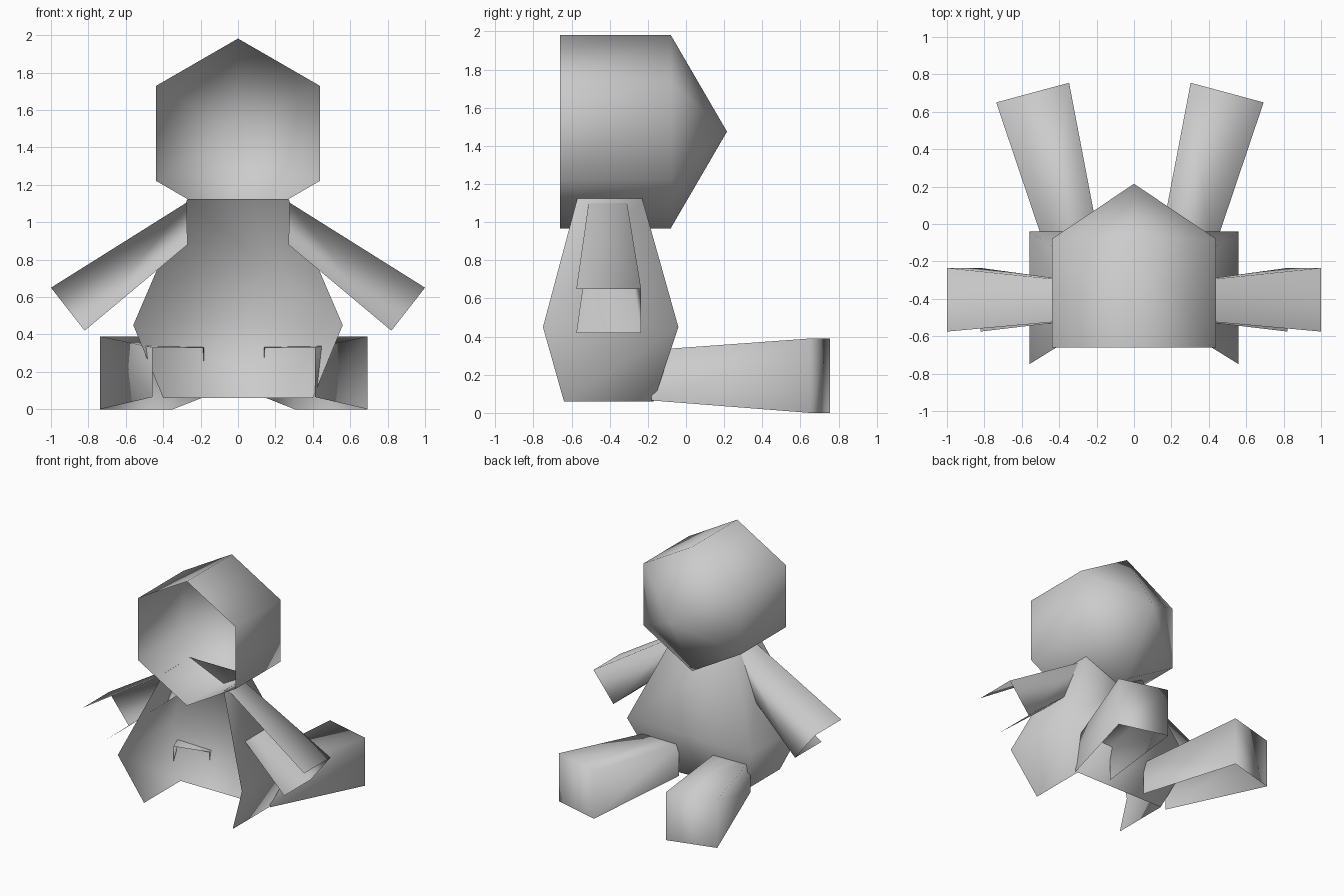
import bpy
import bmesh
import math

cube = bpy.data.objects.get("Cube")
if cube:
    bpy.data.objects.remove(cube, do_unlink=True)

grey = bpy.data.materials.new("light grey")
grey.use_nodes = True
GREY = (0.6, 0.6, 0.6, 1)
grey.diffuse_color = GREY
grey.node_tree.nodes["Principled BSDF"].inputs["Base Color"].default_value = GREY


def shell(name, rings, closed=False, cap=False, tip=None):
    """Skin a row of rings; open rings leave one long side missing."""
    bm = bmesh.new()
    rows = [[bm.verts.new(p) for p in ring] for ring in rings]
    n = len(rows[0])
    for a, b in zip(rows, rows[1:]):
        for i in range(n if closed else n - 1):
            j = (i + 1) % n
            bm.faces.new((a[i], a[j], b[j], b[i]))
    if cap:
        bm.faces.new(rows[-1])
    if tip:
        point = bm.verts.new(tip)
        for i in range(n):
            bm.faces.new((rows[-1][i], rows[-1][(i + 1) % n], point))
    bmesh.ops.recalc_face_normals(bm, faces=bm.faces)
    for face in bm.faces:
        face.smooth = True
    mesh = bpy.data.meshes.new(name)
    bm.to_mesh(mesh)
    bm.free()
    mesh.materials.append(grey)
    obj = bpy.data.objects.new(name, mesh)
    bpy.context.collection.objects.link(obj)
    return obj


# Head: hollow six-sided tube, open at the front, pointed at the back
def hexagon(y):
    angles = [math.radians(60 * i + 90) for i in range(6)]
    return [(0.507 * math.cos(a), y, 1.475 + 0.507 * math.sin(a)) for a in angles]


shell("head", [hexagon(-0.66), hexagon(-0.08)], closed=True, tip=(0, 0.215, 1.475))

# Body: back and side walls only (half width, front y, back y, height)
levels = [(0.27, -0.57, -0.23, 1.125), (0.56, -0.75, -0.04, 0.45), (0.40, -0.64, -0.17, 0.06)]
shell("body", [[(-w, f, z), (-w, b, z), (w, b, z), (w, f, z)] for w, f, b, z in levels])


# Arm section: top, back and bottom, open towards the front
def arm_ring(s, top, bottom, front, back):
    (tx, tz), (bx, bz) = top, bottom
    return [(s * tx, front, tz), (s * tx, back, tz), (s * bx, back, bz), (s * bx, front, bz)]


# Leg section: outer side, top and inner side, open underneath
def leg_ring(s, outer, inner, low, high):
    (ox, oy), (ix, iy) = outer, inner
    shift = -0.022
    ox, ix = s * ox + shift, s * ix + shift
    return [(ox, oy, low), (ox, oy, high), (ix, iy, high), (ix, iy, low)]


for side, s in (("left", 1), ("right", -1)):
    shell(side + "_arm", [
        arm_ring(s, (0.275, 1.105), (0.27, 0.88), -0.51, -0.31),
        arm_ring(s, (1.0, 0.65), (0.82, 0.42), -0.575, -0.235)])
    shell(side + "_leg", [
        leg_ring(s, (0.435, -0.18), (0.16, -0.11), 0.065, 0.33),
        leg_ring(s, (0.715, 0.65), (0.325, 0.755), 0.0, 0.39)], cap=True)
